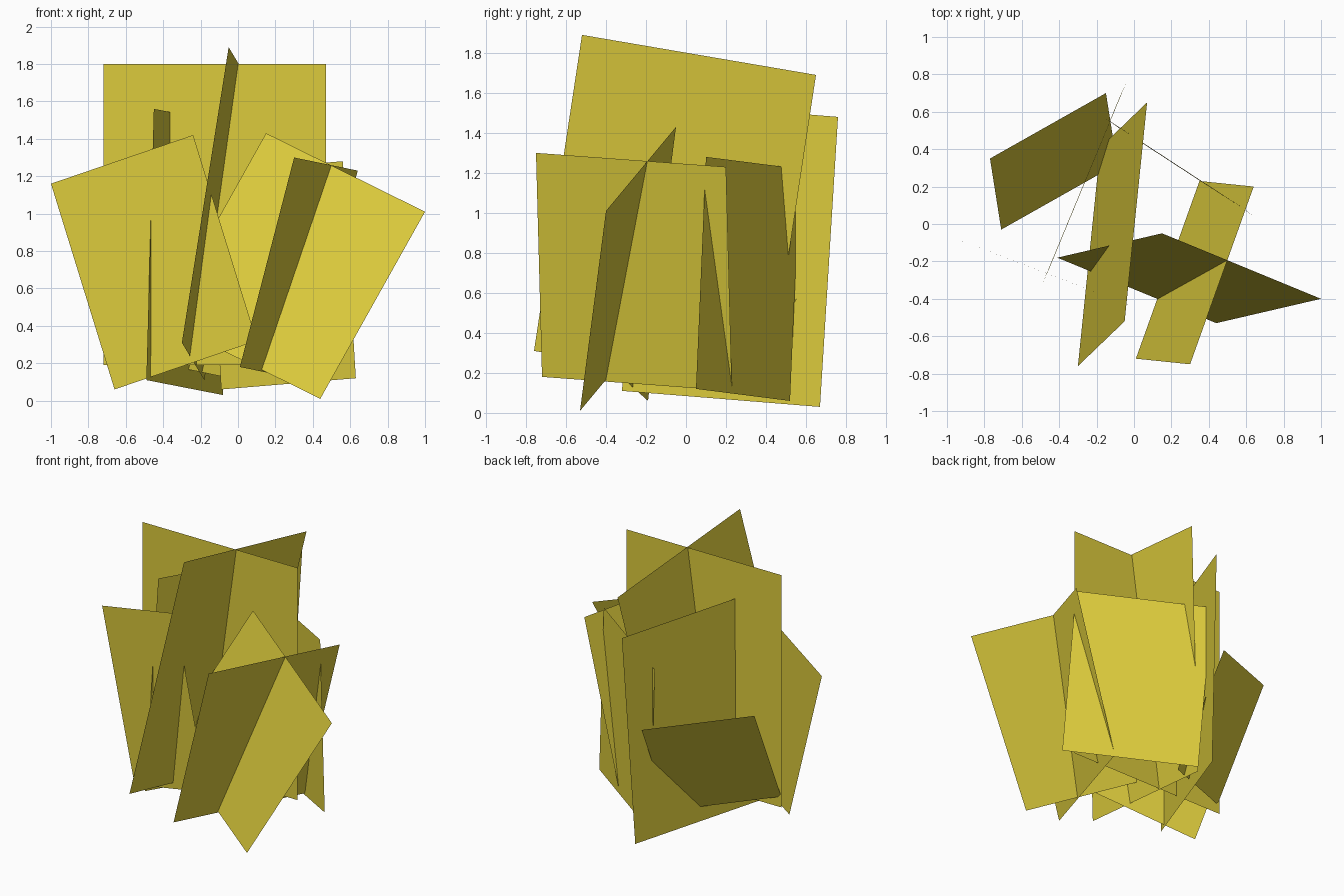
import bpy
from mathutils import Vector

if "Cube" in bpy.data.objects:
    bpy.data.objects.remove(bpy.data.objects["Cube"])

# One flat colour for the whole leaf clump
leaf_mat = bpy.data.materials.new("olive_yellow")
leaf_mat.diffuse_color = (0.72, 0.60, 0.045, 1.0)
leaf_mat.use_nodes = True
leaf_mat.node_tree.nodes["Principled BSDF"].inputs["Base Color"].default_value = leaf_mat.diffuse_color


def leaf_card(name, top_left, top_right, bottom_left):
    """Flat rectangular card from three corners; the fourth completes it."""
    a, b, d = Vector(top_left), Vector(top_right), Vector(bottom_left)
    c = b + d - a
    centre = (a + c) / 2
    mesh = bpy.data.meshes.new(name)
    mesh.from_pydata([p - centre for p in (a, d, c, b)], [], [(0, 1, 2, 3)])
    mesh.materials.append(leaf_mat)
    obj = bpy.data.objects.new(name, mesh)
    obj.location = centre
    bpy.context.collection.objects.link(obj)
    return obj


# Tall crossed pair in the middle
leaf_card("tall_leaf_upright", (-0.72, -0.02, 1.80), (0.47, -0.02, 1.80), (-0.72, -0.02, 0.19))
leaf_card("tall_leaf_cross", (-0.05, -0.52, 1.89), (0.07, 0.65, 1.69), (-0.30, -0.76, 0.31))

# Crossed pair leaning out at front right
leaf_card("right_leaf_wide", (0.15, -0.05, 1.43), (1.00, -0.40, 1.01), (-0.41, -0.18, 0.43))
leaf_card("right_leaf_cross", (0.30, -0.75, 1.30), (0.64, 0.20, 1.23), (0.01, -0.72, 0.18))

# Single leaf leaning out at front left
leaf_card("left_leaf", (-1.00, -0.06, 1.16), (-0.24, -0.35, 1.42), (-0.66, -0.19, 0.06))

# Leaves at the back
leaf_card("back_left_leaf", (-0.45, -0.23, 1.56), (-0.04, 0.76, 1.48), (-0.49, -0.32, 0.11))
leaf_card("back_right_leaf", (-0.16, 0.57, 1.22), (0.56, 0.10, 1.28), (-0.09, 0.52, 0.06))
leaf_card("drooping_leaf", (-0.77, 0.35, 0.98), (-0.15, 0.70, 0.85), (-0.71, -0.03, 0.26))
